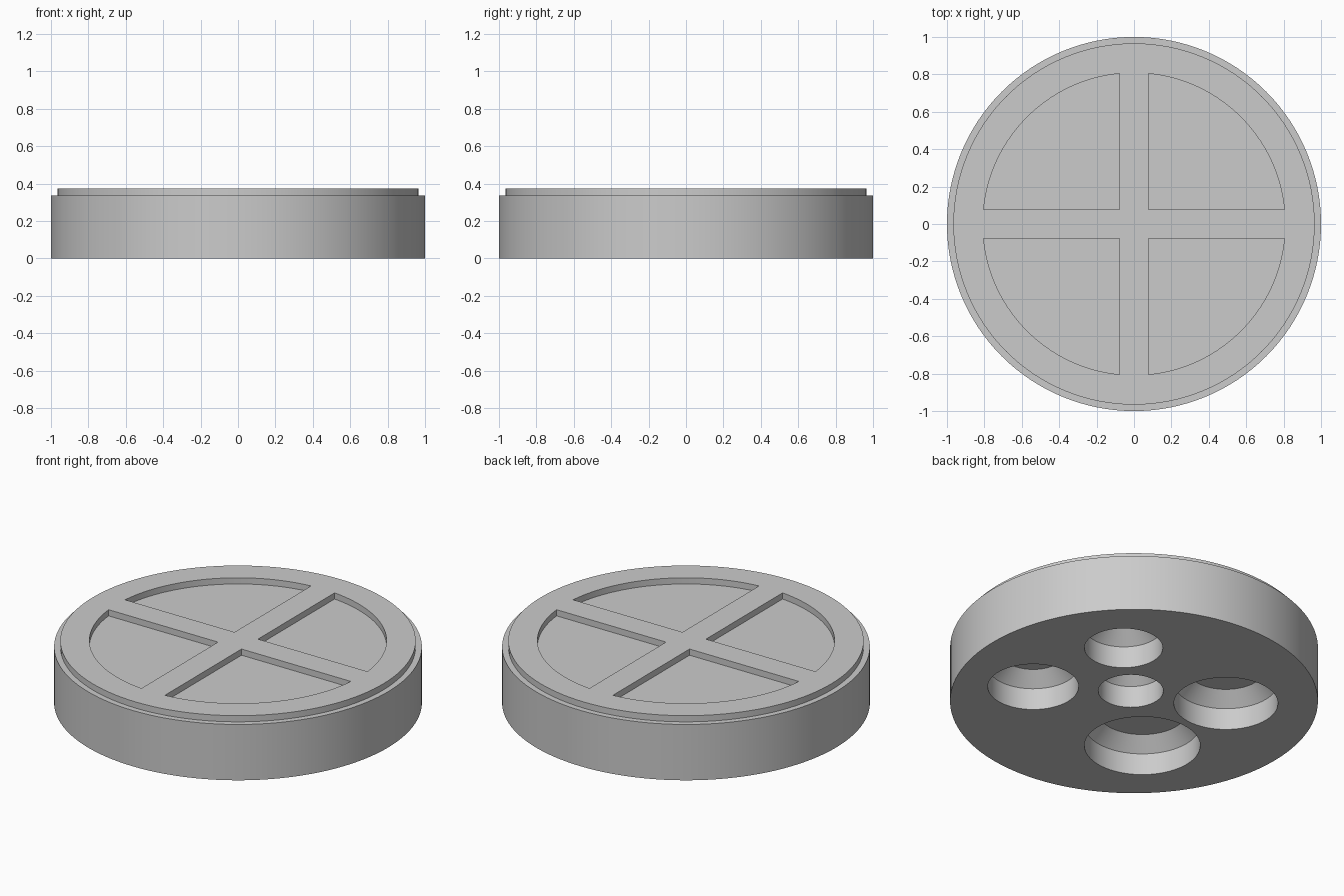
import bpy, bmesh, math

cube = bpy.data.objects.get("Cube")
if cube:
    bpy.data.objects.remove(cube, do_unlink=True)

grey = bpy.data.materials.new("plain grey")
grey.use_nodes = True
colour = (0.6, 0.6, 0.6, 1)
grey.diffuse_color = colour
grey.node_tree.nodes["Principled BSDF"].inputs["Base Color"].default_value = colour

HEIGHT, LEDGE = 0.372, 0.335


def ring(radius, count, cx=0, cy=0):
    return [(cx + radius * math.cos(math.tau * i / count),
             cy + radius * math.sin(math.tau * i / count)) for i in range(count)]


def loft(bm, layers):
    """Close a solid through stacked outlines, given as (outline, height)."""
    rows = [[bm.verts.new((x, y, z)) for x, y in outline] for outline, z in layers]
    n = len(rows[0])
    for low, high in zip(rows, rows[1:]):
        for i in range(n):
            j = (i + 1) % n
            bm.faces.new((low[i], low[j], high[j], high[i]))
    bm.faces.new(rows[0][::-1])
    bm.faces.new(rows[-1])


def make_object(name, bm):
    bmesh.ops.recalc_face_normals(bm, faces=bm.faces)
    mesh = bpy.data.meshes.new(name)
    bm.to_mesh(mesh)
    bm.free()
    mesh.materials.append(grey)
    obj = bpy.data.objects.new(name, mesh)
    bpy.context.collection.objects.link(obj)
    return obj


# Round body with a narrow ledge below the top
bm = bmesh.new()
loft(bm, [(ring(1, 128), 0), (ring(1, 128), LEDGE),
          (ring(0.966, 128), LEDGE), (ring(0.966, 128), HEIGHT)])
body = make_object("round_base", bm)

# Four shallow quarter pockets, leaving a raised cross and rim
cut = bmesh.new()
half_bar, pocket_radius = 0.078, 0.808
start = math.asin(half_bar / pocket_radius)
for quarter in range(4):
    turn = quarter * math.pi / 2
    outline = [(half_bar, half_bar)]
    for i in range(33):
        a = start + (math.pi / 2 - 2 * start) * i / 32
        outline.append((pocket_radius * math.cos(a), pocket_radius * math.sin(a)))
    c, s = math.cos(turn), math.sin(turn)
    outline = [(x * c - y * s, x * s + y * c) for x, y in outline]
    loft(cut, [(outline, LEDGE), (outline, HEIGHT + 0.1)])

# Five holes in the underside, each with a chamfered roof
holes = [(0.085, 0.074, 0.177), (0.415, 0.407, 0.213), (0.521, -0.232, 0.247),
         (-0.398, 0.303, 0.283), (-0.345, -0.341, 0.315)]
for x, y, r in holes:
    wall, roof = ring(r, 64, x, y), ring(r - 0.077, 64, x, y)
    loft(cut, [(wall, -0.1), (wall, 0.13), (roof, 0.207)])

cutter = make_object("pocket_cutter", cut)
cutter.hide_render = True

# Cut the pockets and holes
mod = body.modifiers.new("pockets", "BOOLEAN")
mod.operation = "DIFFERENCE"
mod.solver = "EXACT"
mod.object = cutter
bpy.ops.object.select_all(action="DESELECT")
body.select_set(True)
bpy.context.view_layer.objects.active = body
bpy.ops.object.modifier_apply(modifier=mod.name)
bpy.data.objects.remove(cutter, do_unlink=True)
bpy.ops.object.shade_smooth_by_angle()
